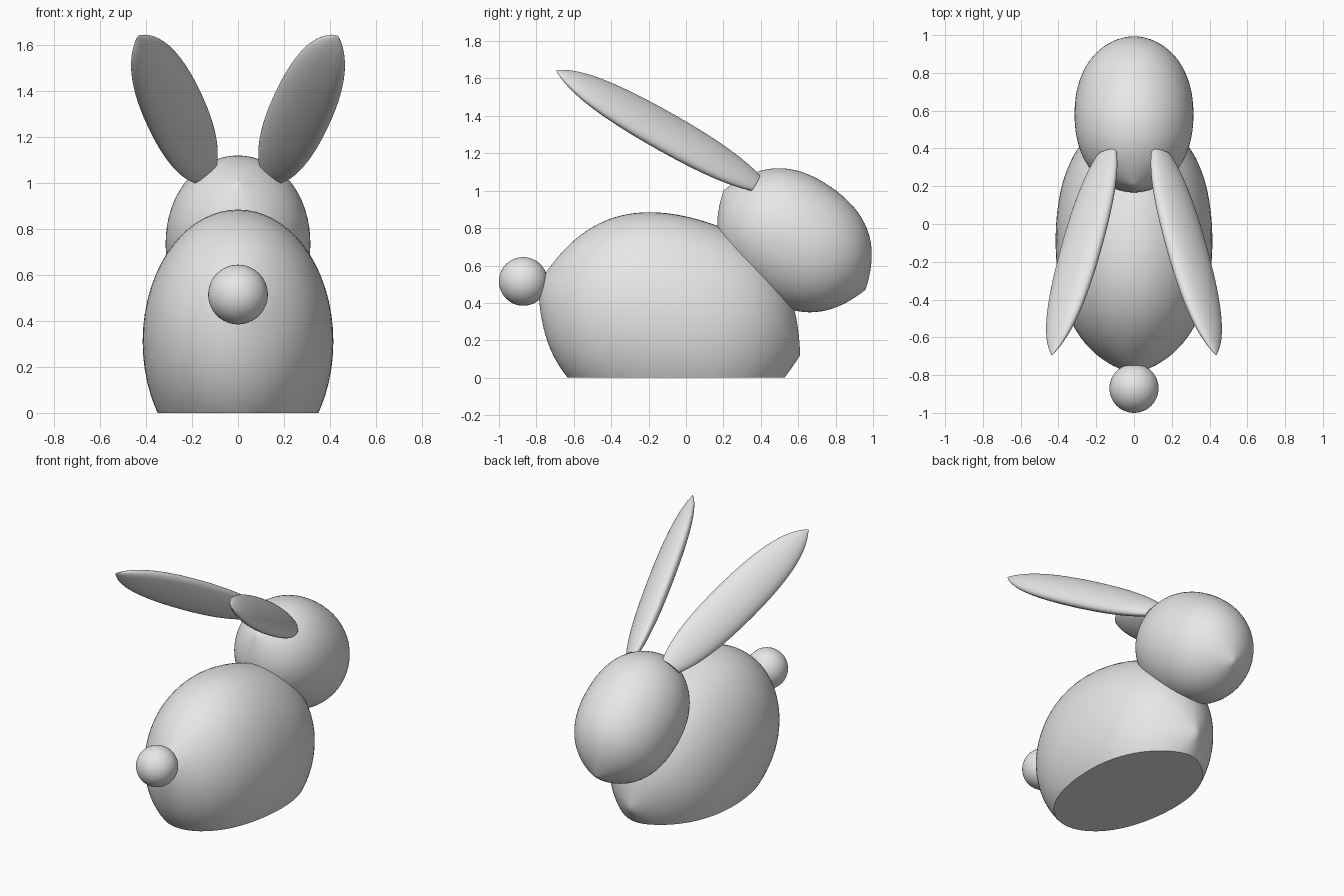
import bpy, bmesh, math
from mathutils import Vector

cube = bpy.data.objects.get("Cube")
if cube:
    bpy.data.objects.remove(cube, do_unlink=True)

# Single plain grey material
grey = bpy.data.materials.new("plain_grey")
grey.use_nodes = True
grey.diffuse_color = (0.8, 0.8, 0.8, 1)
grey.node_tree.nodes["Principled BSDF"].inputs["Base Color"].default_value = (0.8, 0.8, 0.8, 1)


def finish(name, bm):
    bmesh.ops.recalc_face_normals(bm, faces=bm.faces)
    mesh = bpy.data.meshes.new(name)
    bm.to_mesh(mesh)
    bm.free()
    mesh.materials.append(grey)
    obj = bpy.data.objects.new(name, mesh)
    bpy.context.collection.objects.link(obj)
    bpy.ops.object.select_all(action='DESELECT')
    obj.select_set(True)
    bpy.context.view_layer.objects.active = obj
    bpy.ops.object.shade_smooth_by_angle(angle=math.radians(35))
    return obj


def half_profile(steps=24):
    """Rounded spindle outline from a softly pointed pole to the middle."""
    pole, h1, h2, mid = (Vector(p) for p in ((1, 0), (0.87, 0.56), (0.63, 1), (0, 1)))
    for i in range(steps + 1):
        t = i / steps
        s = 1 - t
        yield pole * s**3 + h1 * 3 * s * s * t + h2 * 3 * s * t * t + mid * t**3


def spindle(name, start, end, side, r_side, r_up, cut=None, segments=64):
    """Elliptical spindle between two poles, optionally cut flat by a plane."""
    start, end = Vector(start), Vector(end)
    centre, half = (start + end) / 2, (end - start) / 2
    side = Vector(side).normalized()
    up = half.normalized().cross(side).normalized()
    right = list(half_profile())
    outline = [Vector((-p.x, p.y)) for p in right] + right[-2::-1]
    bm = bmesh.new()
    rings = []
    for u, r in outline:
        ring = []
        for k in range(segments):
            a = math.tau * k / segments
            offset = side * r_side * math.cos(a) + up * r_up * math.sin(a)
            ring.append(bm.verts.new(centre + half * u + offset * r))
        rings.append(ring)
    for a, b in zip(rings, rings[1:]):
        for k in range(segments):
            j = (k + 1) % segments
            bm.faces.new((a[k], a[j], b[j], b[k]))
    bmesh.ops.remove_doubles(bm, verts=bm.verts, dist=1e-5)
    if cut:
        bmesh.ops.bisect_plane(bm, geom=bm.verts[:] + bm.edges[:] + bm.faces[:],
                               plane_co=cut[0], plane_no=cut[1], clear_outer=True)
        rim = [e for e in bm.edges if e.is_boundary]
        bmesh.ops.holes_fill(bm, edges=rim, sides=0)
    return finish(name, bm)


# Body with a flat base, and the head
spindle("body", (0, -0.79, 0.5), (0, 0.61, 0.12), (1, 0, 0), 0.415, 0.558,
        cut=((0, 0, 0), (0, 0, -1)))
spindle("head", (0, 0.2, 1.0), (0, 0.96, 0.47), (1, 0, 0), 0.315, 0.345)

# Round tail
tail = bmesh.new()
bmesh.ops.create_uvsphere(tail, u_segments=48, v_segments=24, radius=0.13)
bmesh.ops.translate(tail, verts=tail.verts, vec=(0, -0.87, 0.515))
finish("tail", tail)

# Flattened leaf-shaped ears, swept back and cut flat at the root
for name, m in (("left_ear", 1), ("right_ear", -1)):
    root = Vector((m * 0.142, 0.374, 1.043))
    tip = Vector((m * 0.435, -0.695, 1.643))
    axis = (tip - root).normalized()
    wide = Vector((m * -0.737, 0.167, 0.657))
    wide = (wide - axis * wide.dot(axis)).normalized()
    pole = tip - (tip - root) * 1.08
    spindle(name, pole, tip, wide, 0.142, 0.06,
            cut=(root, -(axis + wide * 0.16)))
